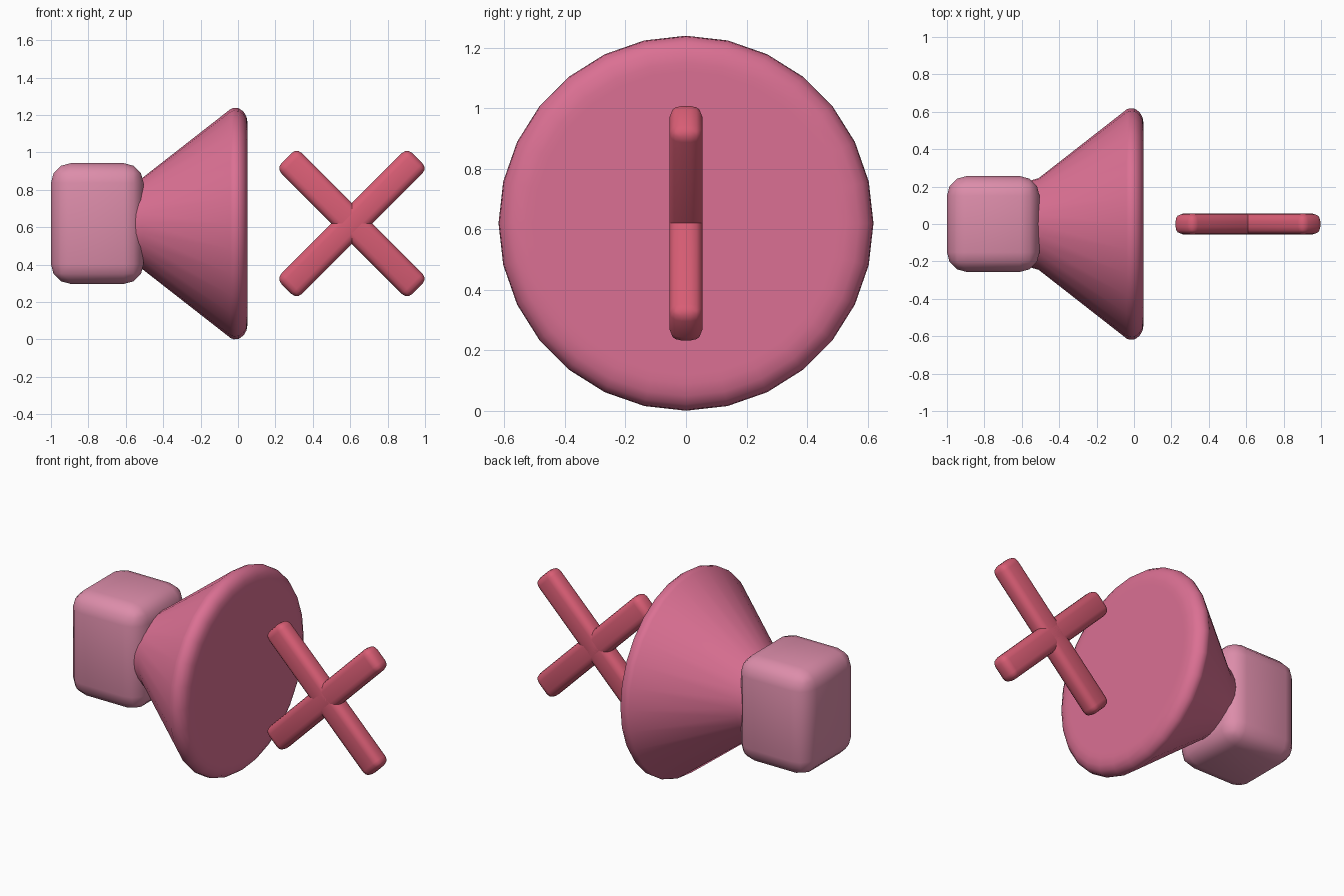
import bpy, bmesh, math

if "Cube" in bpy.data.objects:
    bpy.data.objects.remove(bpy.data.objects["Cube"])

CZ = 0.62  # height of the shared axis


def material(name, rgb):
    m = bpy.data.materials.new(name)
    m.diffuse_color = (*rgb, 1.0)
    m.use_nodes = True
    m.node_tree.nodes["Principled BSDF"].inputs["Base Color"].default_value = m.diffuse_color
    return m


pale_pink = material("pale pink", (0.72, 0.266, 0.402))
rose_pink = material("rose pink", (0.708, 0.162, 0.292))
coral_red = material("coral red", (0.69, 0.110, 0.176))


def finish(name, bm, mat, location, tilt=0.0):
    bmesh.ops.recalc_face_normals(bm, faces=bm.faces)
    mesh = bpy.data.meshes.new(name)
    bm.to_mesh(mesh)
    bm.free()
    mesh.materials.append(mat)
    mesh.shade_smooth()
    ob = bpy.data.objects.new(name, mesh)
    ob.location = location
    ob.rotation_euler = (0, tilt, 0)
    bpy.context.collection.objects.link(ob)
    return ob


def rounded_box(name, size, bevel, mat, location, tilt=0.0):
    bm = bmesh.new()
    bmesh.ops.create_cube(bm, size=1)
    bmesh.ops.scale(bm, vec=size, verts=bm.verts)
    bmesh.ops.bevel(bm, geom=bm.edges[:], offset=bevel, segments=3,
                    profile=0.5, affect='EDGES')
    return finish(name, bm, mat, location, tilt)


def lathe_x(name, profile, sides, mat, location):
    """Revolve (x, radius) points around the x axis and cap both ends."""
    bm = bmesh.new()
    rings = []
    for x, r in profile:
        rings.append([bm.verts.new((x, r * math.cos(2 * math.pi * i / sides),
                                    r * math.sin(2 * math.pi * i / sides)))
                      for i in range(sides)])
    for a, b in zip(rings, rings[1:]):
        for i in range(sides):
            j = (i + 1) % sides
            bm.faces.new((a[i], a[j], b[j], b[i]))
    bm.faces.new(rings[0])
    bm.faces.new(rings[-1])
    return finish(name, bm, mat, location)


# Speaker body
rounded_box("speaker_body", (0.495, 0.512, 0.645), 0.105, pale_pink,
            (-0.7525, 0, CZ))

# Flared horn with a rounded rim; inner cap ring keeps the front flat
lathe_x("speaker_horn",
        [(-0.61, 0.17), (-0.59, 0.205), (-0.555, 0.232), (-0.51, 0.245),
         (-0.04, 0.612), (-0.022, 0.619), (0.005, 0.616), (0.03, 0.598),
         (0.046, 0.57), (0.052, 0.53), (0.052, 0.50)],
        28, rose_pink, (0, 0, CZ))

# Two crossed bars forming the mute mark
for side, angle in (("rising", -45), ("falling", 45)):
    rounded_box("cross_bar_" + side, (0.99, 0.11, 0.155), 0.04, coral_red,
                (0.609, 0, CZ), math.radians(angle))
